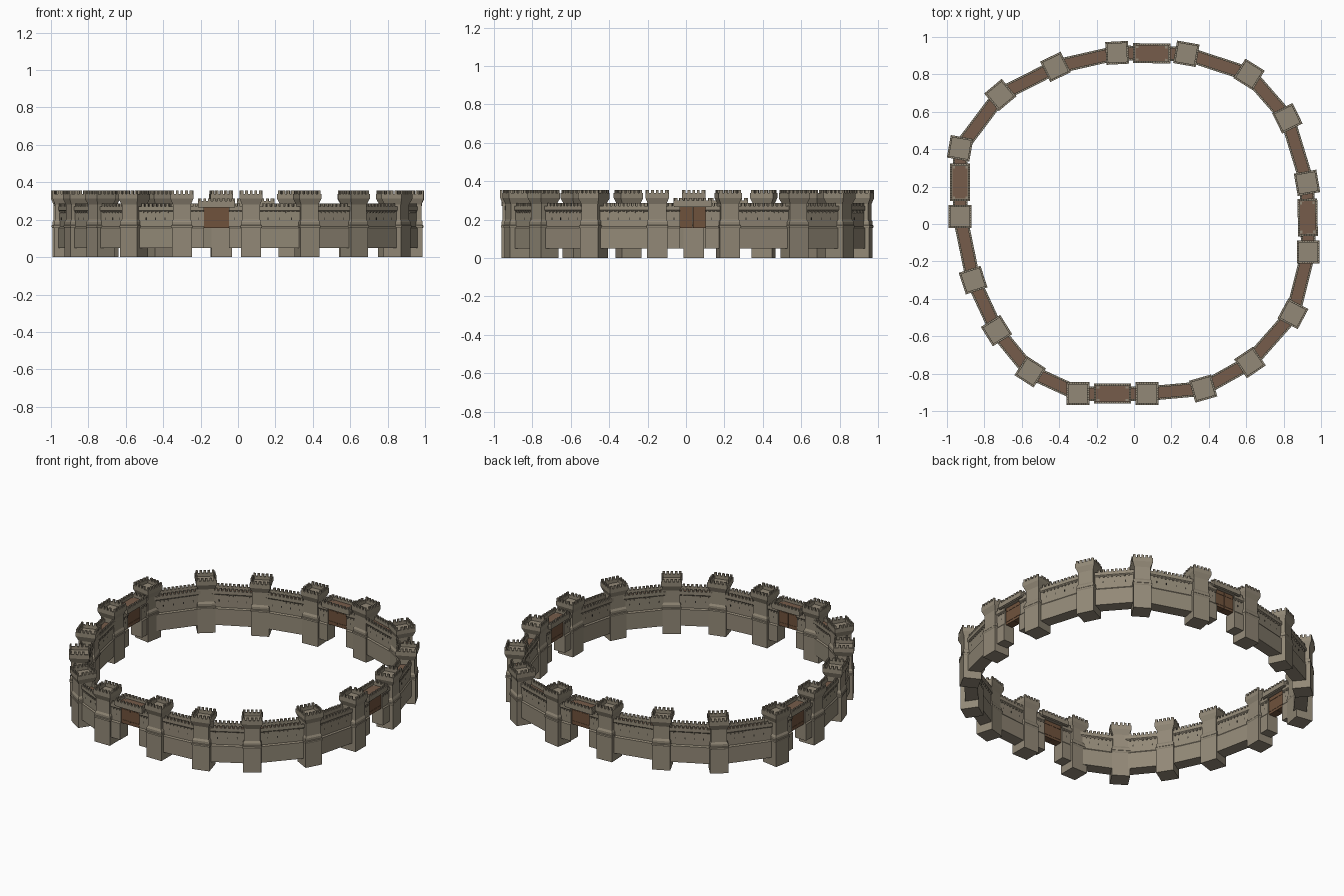
import bpy, bmesh, math
from mathutils import Matrix, Vector

if "Cube" in bpy.data.objects:
    bpy.data.objects.remove(bpy.data.objects["Cube"])


def material(name, rgb):
    m = bpy.data.materials.new(name)
    m.diffuse_color = (*rgb, 1)
    m.use_nodes = True
    m.node_tree.nodes["Principled BSDF"].inputs["Base Color"].default_value = m.diffuse_color
    return m


STONE = material("stone", (.29, .25, .185))
PLANK = material("walkway_wood", (.18, .108, .07))
DOOR = material("gate_wood", (.16, .085, .045))
SLIT = material("dark_slit", (.03, .027, .022))
MATS = [STONE, PLANK, DOOR, SLIT]

# tower centres and turn in degrees, clockwise from the back gate
TOWERS = [(-.09, .915, 3), (.28, .91, -10), (.615, .80, -32), (.82, .565, -64),
          (.925, .22, -80), (.932, -.15, -90), (.85, -.48, -118), (.62, -.74, -146),
          (.37, -.88, -164), (.07, -.907, 180), (-.30, -.907, 180), (-.555, -.79, 147),
          (-.735, -.57, 122), (-.86, -.30, 108), (-.93, .04, 90), (-.93, .405, 80),
          (-.715, .69, 40), (-.42, .84, 26)]
GATES = {0, 4, 9, 14}


def box(bm, x, y, z, sx, sy, sz, mat=0):
    m = Matrix.Translation((x, y, z)) @ Matrix.Diagonal((sx, sy, sz, 1))
    vs = bmesh.ops.create_cube(bm, size=1, matrix=m)["verts"]
    for f in {f for v in vs for f in v.link_faces}:
        f.material_index = mat


def finish(bm, name, matrix):
    bmesh.ops.recalc_face_normals(bm, faces=bm.faces)
    me = bpy.data.meshes.new(name)
    bm.to_mesh(me)
    bm.free()
    for m in MATS:
        me.materials.append(m)
    ob = bpy.data.objects.new(name, me)
    ob.matrix_world = matrix
    bpy.context.collection.objects.link(ob)
    return ob


def row(x0, x1, pitch):
    n = max(1, round((x1 - x0) / pitch))
    return [x0 + (i + .5) * (x1 - x0) / n for i in range(n)]


def tower(i, x, y, turn):
    bm = bmesh.new()
    # plinth, string course, shaft, flared head and sunken roof
    rings = [(.054, 0), (.054, .155), (.057, .16), (.057, .168), (.054, .172), (.054, .188),
             (.048, .2), (.048, .28), (.061, .312), (.061, .338), (.050, .338), (.050, .318)]
    prev = None
    for h, z in rings:
        cur = [bm.verts.new((a * h, b * h, z)) for a, b in ((-1, -1), (1, -1), (1, 1), (-1, 1))]
        if prev:
            for k in range(4):
                bm.faces.new((prev[k], prev[(k + 1) % 4], cur[(k + 1) % 4], cur[k]))
        else:
            bm.faces.new(cur[::-1])
        prev = cur
    bm.faces.new(prev)
    # merlons round the head
    for t in row(-.061, .061, .024):
        for s in (-1, 1):
            box(bm, t, s * .0555, .346, .014, .011, .018)
            if abs(t) < .045:
                box(bm, s * .0555, t, .346, .011, .014, .018)
    finish(bm, f"tower_{i + 1}", Matrix.Translation((x, y, 0)) @ Matrix.Rotation(math.radians(turn), 4, 'Z'))


def wall_part(bm, x0, x1, skip0, skip1):
    # cross-section: plinth, set-back wall, overhanging parapets, walkway between
    half = [(.039, .05), (.039, .155), (.033, .163), (.033, .243), (.039, .25),
            (.039, .271), (.028, .271), (.028, .25)]
    prof = half + [(-a, b) for a, b in half[::-1]]
    ends = [[bm.verts.new((x, a, b)) for a, b in prof] for x in (x0, x1)]
    n = len(prof)
    for k in range(n):
        f = bm.faces.new((ends[0][k], ends[0][(k + 1) % n], ends[1][(k + 1) % n], ends[1][k]))
        f.material_index = 1 if k == 7 else 0
    for e in ends:
        bm.faces.new(e)
    a, b = x0 + skip0, x1 - skip1
    for s in (-1, 1):
        for t in row(a, b, .024):
            box(bm, t, s * .0335, .278, .014, .011, .016)    # merlons
            box(bm, t, s * .0355, .241, .007, .006, .012)    # corbels
        for t in row(a, b, .06):
            box(bm, t, s * .033, .205, .004, .001, .012, 3)  # arrow slits


def between(p, q):
    p, q = Vector(p[:2]), Vector(q[:2])
    d = q - p
    c = (p + q) / 2
    return d.length, Matrix.Translation((c.x, c.y, 0)) @ Matrix.Rotation(math.atan2(d.y, d.x), 4, 'Z')


def wall(i, p, q):
    length, m = between(p, q)
    bm = bmesh.new()
    wall_part(bm, -length / 2, length / 2, .056, .056)
    finish(bm, f"wall_{i + 1}", m)


def gate(i, p, q):
    length, m = between(p, q)
    bm = bmesh.new()
    # stone jambs beside the open passage
    wall_part(bm, -length / 2, -.067, .056, 0)
    wall_part(bm, .067, length / 2, 0, .056)
    # overhanging deck with parapet
    box(bm, 0, 0, .274, .196, .098, .016)
    box(bm, 0, 0, .2835, .174, .082, .003, 1)
    for s in (-1, 1):
        box(bm, 0, s * .0475, .286, .2, .011, .028)
        box(bm, s * .0945, 0, .286, .011, .084, .028)
        for t in row(-.1, .1, .024):
            box(bm, t, s * .0475, .306, .014, .011, .014)
        for t in row(-.04, .04, .024):
            box(bm, s * .0945, t, .306, .011, .014, .014)
    finish(bm, f"gatehouse_{i + 1}", m)
    # raised wooden leaves with rails
    bm = bmesh.new()
    for s in (-1, 1):
        box(bm, s * .0337, 0, .211, .0655, .05, .112, 2)
        for z in (.175, .245):
            box(bm, s * .0337, 0, z, .06, .054, .008, 2)
    finish(bm, f"gate_leaves_{i + 1}", m)


for i, t in enumerate(TOWERS):
    tower(i, *t)
    nxt = TOWERS[(i + 1) % len(TOWERS)]
    (gate if i in GATES else wall)(i, t, nxt)
